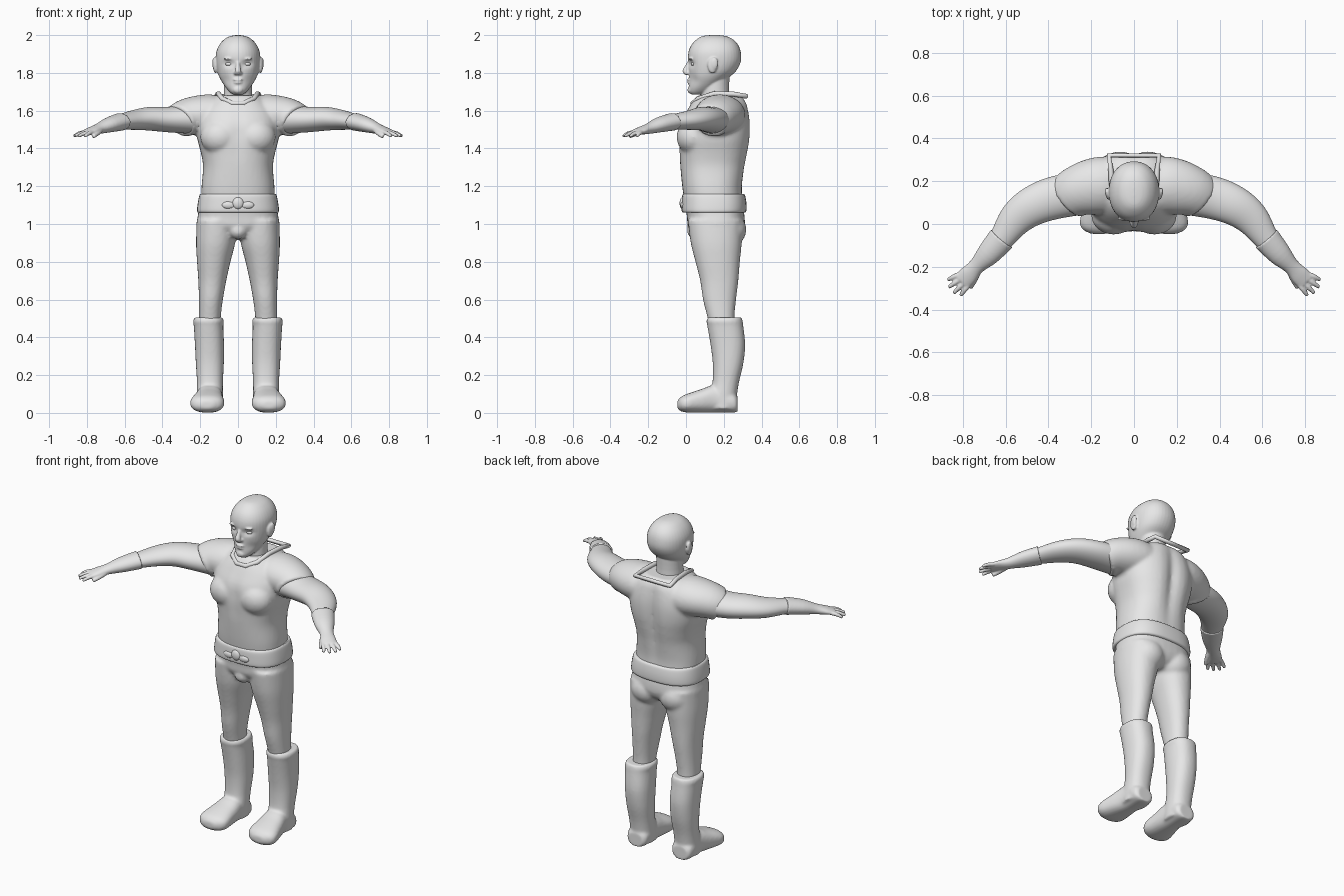
import bpy, bmesh, math
from mathutils import Vector

if "Cube" in bpy.data.objects:
    bpy.data.objects.remove(bpy.data.objects["Cube"])

grey = bpy.data.materials.new("plain grey")
grey.use_nodes = True
grey.diffuse_color = (0.8, 0.8, 0.8, 1)
grey.node_tree.nodes["Principled BSDF"].inputs["Base Color"].default_value = grey.diffuse_color
SIDES = (1, -1)


def smooth_rows(rows, steps=4):
    """Catmull-Rom interpolation between the given cross-sections."""
    rows = [Vector(r) for r in rows]
    out = []
    for i in range(len(rows) - 1):
        p, q = rows[i], rows[i + 1]
        before, after = rows[max(i - 1, 0)], rows[min(i + 2, len(rows) - 1)]
        for k in range(steps):
            t = k / steps
            m, n = (q - before) / 2, (after - p) / 2
            d = q - p
            out.append(p + m * t + (d * 3 - m * 2 - n) * t**2 + (m + n - d * 2) * t**3)
    return out + [rows[-1]]


def loft(bm, rows, axis="path", power=2, side=1, count=40):
    """Closed skin over rows of (x, y, z, half width, half depth), in centimetres."""
    rows = smooth_rows(rows)
    centres = [Vector(r[:3]) / 100 for r in rows]
    rings = []
    for i, row in enumerate(rows):
        if axis == "z":
            u, v = Vector((1, 0, 0)), Vector((0, 1, 0))
        elif axis == "y":
            u, v = Vector((1, 0, 0)), Vector((0, 0, 1))
        else:
            along = centres[min(i + 1, len(rows) - 1)] - centres[max(i - 1, 0)]
            u = along.cross(Vector((0, 0, 1))).normalized()
            v = u.cross(along).normalized()
        ring = []
        for k in range(count):
            angle = math.tau * k / count
            c, s = math.cos(angle), math.sin(angle)
            c = math.copysign(abs(c) ** (2 / power), c)
            s = math.copysign(abs(s) ** (2 / power), s)
            p = centres[i] + (u * c * row[3] + v * s * row[4]) / 100
            ring.append(bm.verts.new((p.x * side, p.y, p.z)))
        rings.append(ring)
    for a, b in zip(rings, rings[1:]):
        for k in range(count):
            j = (k + 1) % count
            bm.faces.new((a[k], a[j], b[j], b[k]))
    bm.faces.new(rings[0])
    bm.faces.new(rings[-1])


def column(bm, rows, power=2, side=1):
    """Upright loft from rows of (height, front y, back y, inner x, outer x)."""
    loft(bm, [((i + o) / 2, (f + b) / 2, z, (o - i) / 2, (b - f) / 2)
              for z, f, b, i, o in rows], "z", power, side)


def ball(bm, centre, radii, side=1):
    made = bmesh.ops.create_icosphere(bm, subdivisions=3, radius=0.01)["verts"]
    for v in made:
        p = Vector(centre) / 100 + Vector(a * b for a, b in zip(v.co, radii))
        v.co = (p.x * side, p.y, p.z)


def dent(bm, x, z, wide, tall, depth, keep):
    """Push a soft hollow along y into the points chosen by keep."""
    for v in bm.verts:
        if keep(v.co):
            fall = ((v.co.x * 100 - x) / wide) ** 2 + ((v.co.z * 100 - z) / tall) ** 2
            v.co.y += depth / 100 * math.exp(-fall)


def finish(name, bm, voxel=0, relax=4):
    """Turn the pieces into one object, fused into a single skin when voxel is set."""
    bmesh.ops.recalc_face_normals(bm, faces=bm.faces)
    for f in bm.faces:
        f.smooth = True
    mesh = bpy.data.meshes.new(name)
    bm.to_mesh(mesh)
    bm.free()
    obj = bpy.data.objects.new(name, mesh)
    bpy.context.collection.objects.link(obj)
    mesh.materials.append(grey)
    if voxel:
        fuse = obj.modifiers.new("fuse", "REMESH")
        fuse.mode, fuse.voxel_size, fuse.use_smooth_shade = "VOXEL", voxel, True
        soft = obj.modifiers.new("soften", "SMOOTH")
        soft.factor, soft.iterations = 0.5, relax
    else:
        bpy.ops.object.select_all(action="DESELECT")
        obj.select_set(True)
        bpy.context.view_layer.objects.active = obj
        bpy.ops.object.shade_smooth_by_angle(angle=math.radians(40))
    return obj


# Head: skull, brow, nose, lips, jaw and ears
bm = bmesh.new()
column(bm, [(168.5, 3, 8, -2.5, 2.5), (170, 1.5, 13, -4.5, 4.5), (173, 1.5, 17, -7, 7),
            (177, 1.5, 22, -9.5, 9.5), (181, 1.5, 26.5, -11, 11), (186, 1, 29, -11.7, 11.7),
            (191, 1.3, 29, -11.5, 11.5), (195, 3, 27.5, -9.8, 9.8),
            (198, 6, 24.5, -7, 7), (199.5, 9, 21, -4, 4), (200, 13, 17, -1, 1)], 2.15)
for s in SIDES:
    dent(bm, s * 4.7, 184.8, 2.8, 1.7, 1.6, lambda p: p.y < .12)
    dent(bm, s * 6.5, 176, 3, 3, 1, lambda p: p.y < .12)
loft(bm, [(0, 2.5, 187, 1, 1), (0, 1, 184, 1.1, 1.4), (0, -.2, 181, 1.7, 1.7),
          (0, .8, 179, 1.8, 1.4)], "z")
ball(bm, (0, 1.4, 176.4), (2.6, .9, .6))
ball(bm, (0, 1.6, 174.9), (2.2, .9, .7))
ball(bm, (0, 2.2, 171), (2.6, 1.4, 2))
for s in SIDES:
    ball(bm, (4.5, 2.6, 187.5), (3.3, 1.2, .7), s)
    ball(bm, (1.5, 1.4, 180), (.9, 1, .8), s)
    ball(bm, (12, 14, 184), (1.2, 2.6, 4.2), s)
    ball(bm, (12.8, 15, 185), (.8, 2, 3.2), s)
column(bm, [(158, 9, 25, -9, 9), (168, 8, 23, -7.5, 7.5), (178, 9, 23, -7.5, 7.5)])
finish("head", bm, .005, 3)

# Eyes
bm = bmesh.new()
for s in SIDES:
    ball(bm, (4.7, 4.1, 184.7), (2, 1.4, 1.1), s)
finish("eyes", bm)

# Shirt: trunk with chest, spine groove and short sleeves
bm = bmesh.new()
column(bm, [(113, -1, 30, -19.5, 19.5), (120, -2, 30, -19.3, 19.3), (130, -3, 31.5, -18.5, 18.5),
            (137, -3.5, 33, -19.5, 19.5), (145, -4, 34.3, -21.5, 21.5), (153, -3, 34.5, -22, 22),
            (160, .5, 33.5, -20, 20), (165, 3.5, 32, -15.5, 15.5), (168, 6, 29, -11, 11)], 2.4)
dent(bm, 0, 145, 4, 22, -2.5, lambda p: p.y > .2)
dent(bm, 0, 147, 2.5, 10, .8, lambda p: p.y < .1)
for s in SIDES:
    ball(bm, (9.5, 4, 146), (10.5, 9, 9.5), s)
    loft(bm, [(6, 17, 156, 13, 10), (14, 18, 157.5, 13.5, 11), (21, 17, 157.5, 13, 10.5),
              (27, 15, 156.5, 11.8, 9.8), (31, 12.2, 154.3, 11, 9.3)], side=s)
finish("shirt", bm, .01, 5)

# Collar: folded band around the neck
bend = [(3, 3.5, 163.8), (8.3, 6.5, 166.3), (10.3, 15, 169), (10.8, 25, 168.8), (11.6, 32, 167.6)]
bend += [(-x, y, z) for x, y, z in reversed(bend)]
curve = bpy.data.curves.new("collar", "CURVE")
curve.dimensions, curve.bevel_depth, curve.bevel_resolution = "3D", .013, 3
line = curve.splines.new("POLY")
line.points.add(len(bend) - 1)
line.use_cyclic_u = True
for point, co in zip(line.points, bend):
    point.co = (*(c / 100 for c in co), 1)
curve.materials.append(grey)
bpy.context.collection.objects.link(bpy.data.objects.new("collar", curve))

# Arms and gloves
for s, label in zip(SIDES, ("left", "right")):
    bm = bmesh.new()
    loft(bm, [(20, 15, 155.5, 10, 8), (36, 12.5, 155.3, 10, 6.8), (47, 8.5, 155.7, 9.2, 6.2),
              (55, 2.5, 155, 8, 5.2), (62, -7, 154, 5.8, 4), (67, -13, 153, 5, 3.6)], side=s)
    finish(label + "_arm", bm)

    bm = bmesh.new()
    loft(bm, [(61.8, -6.8, 154.2, 6.5, 4.7), (68, -14, 152.5, 5.5, 4), (73.5, -19.7, 150.5, 3.8, 2.8),
              (77.5, -24, 149.3, 4.4, 2), (80.5, -27, 148.3, 4.3, 1.4)], side=s)
    tips = [(87, -26), (86.5, -29.5), (84.3, -32.3), (81, -33.4)]
    for (x, y), shift in zip(tips, (3.2, 1.1, -1.1, -3.2)):
        base = (79 + shift * .7, -25.5 + shift * .7)
        loft(bm, [(*base, 148.6, 1.2, 1.1), ((base[0] + x) / 2, (base[1] + y) / 2, 148, 1.2, 1.1),
                  (x, y, 146.5, .9, .8)], side=s, count=12)
    loft(bm, [(73, -22, 149.8, 1.8, 1.6), (74.5, -26, 148, 1.5, 1.3),
              (76.5, -30, 146.3, 1, 1)], side=s, count=12)
    finish(label + "_glove", bm, .005, 3)

# Trousers: hips, seat and legs
bm = bmesh.new()
column(bm, [(110, -.5, 30, -20.5, 20.5), (104, .5, 31, -21.3, 21.3), (99, 1, 31, -21.7, 21.7),
            (95, 4, 29, -16, 16), (92, 8, 25, -8, 8)], 2.5)
ball(bm, (0, 5, 96.5), (5, 4.5, 4.5))
for s in SIDES:
    ball(bm, (9.5, 22, 97), (10, 10, 9.5), s)
    column(bm, [(102, 1, 30, .5, 21.8), (90, 2.5, 29.5, 1.5, 22.2), (80, 5, 28.5, 4, 21.7),
                (70, 7.5, 27.7, 6.2, 21), (60, 9, 26.5, 8, 20.7), (52, 11, 25.7, 9, 20.7),
                (44, 13, 25.7, 9.5, 20.7)], 2.2, s)
finish("trousers", bm, .01, 5)

# Belt with buckle
bm = bmesh.new()
column(bm, [(106, -1.5, 31, -21, 21), (107, -2.3, 32, -21.7, 21.7), (111, -2.3, 32, -21.3, 21.3),
            (115, -2, 31.3, -20.5, 20.5), (116, -1, 30.5, -19.8, 19.8)], 2.6)
finish("belt", bm)
bm = bmesh.new()
ball(bm, (0, -1.8, 111), (3, 1.6, 3.2))
for s in SIDES:
    ball(bm, (5, -1.6, 110), (3.5, 1.3, 2), s)
finish("buckle", bm)

# Boots: shaft with a rolled top, and foot
for s, label in zip(SIDES, ("left", "right")):
    bm = bmesh.new()
    column(bm, [(50.5, 11.5, 29.5, 8.2, 23), (48.5, 10.8, 30, 7.4, 23.8), (46, 11.3, 30.3, 7.8, 23.4),
                (36, 13, 31.3, 7.4, 22.8), (26, 14.2, 30.3, 7.5, 22.3), (16, 14, 28, 8, 21.7),
                (9, 12, 27, 8, 21.7), (2, 12, 27, 8, 21.7)], 2.3, s)
    loft(bm, [(15, 27.3, 4.5, 4.5, 4), (15, 25, 5.5, 6.5, 5.3), (15, 16, 7.5, 6.8, 7.3),
              (15.7, 8, 6.3, 8, 6.2), (16.3, 1, 5.2, 9, 5), (16.5, -2.5, 4.7, 7.5, 3.9),
              (16.5, -4.6, 4.4, 3.5, 2)], "y", 2.4, s)
    finish(label + "_boot", bm, .008, 4)
